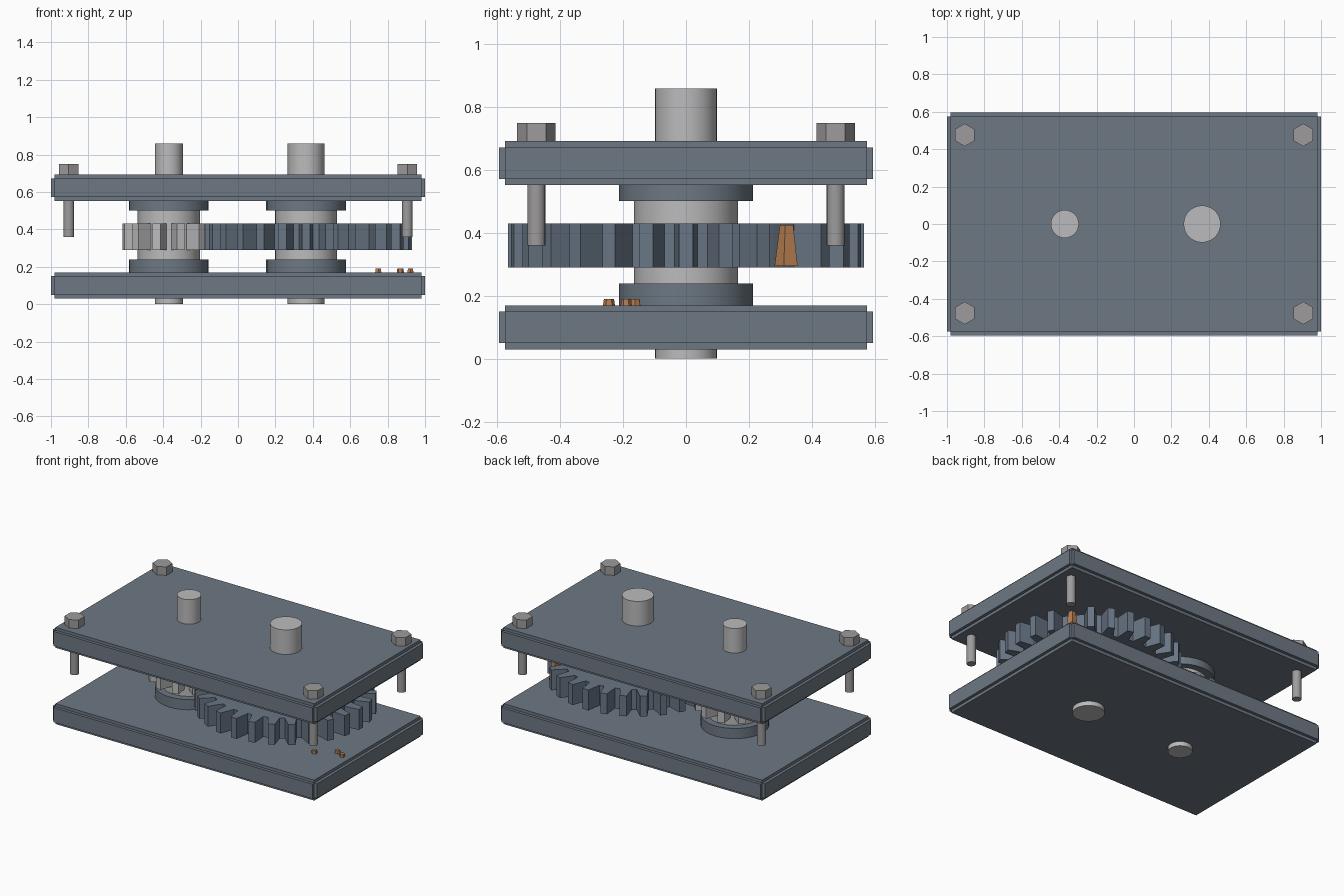
import bpy, bmesh, math
from mathutils import Matrix, Vector

if "Cube" in bpy.data.objects:
    bpy.data.objects.remove(bpy.data.objects["Cube"])


def material(name, rgb):
    m = bpy.data.materials.new(name)
    m.diffuse_color = (*rgb, 1)
    m.use_nodes = True
    m.node_tree.nodes["Principled BSDF"].inputs["Base Color"].default_value = m.diffuse_color
    return m


CASING = material("casing blue grey", (0.155, 0.19, 0.23))
GEAR = material("gear slate", (0.14, 0.18, 0.235))
STEEL = material("light steel", (0.50, 0.50, 0.51))
BOLT = material("bolt grey", (0.34, 0.33, 0.33))
COPPER = material("copper brown", (0.45, 0.20, 0.08))


def finish(name, bm, mat, smooth=False):
    bmesh.ops.recalc_face_normals(bm, faces=bm.faces)
    me = bpy.data.meshes.new(name)
    bm.to_mesh(me)
    bm.free()
    me.materials.append(mat)
    ob = bpy.data.objects.new(name, me)
    bpy.context.collection.objects.link(ob)
    if smooth:
        bpy.ops.object.select_all(action='DESELECT')
        ob.select_set(True)
        bpy.context.view_layer.objects.active = ob
        bpy.ops.object.shade_smooth_by_angle(angle=math.radians(35))
    return ob


def add_cylinder(bm, x, y, z0, z1, r, sides, turn=0.0, r_top=None):
    mat = Matrix.Translation((x, y, (z0 + z1) / 2)) @ Matrix.Rotation(turn, 4, 'Z')
    bmesh.ops.create_cone(bm, cap_ends=True, segments=sides, radius1=r,
                          radius2=r if r_top is None else r_top,
                          depth=z1 - z0, matrix=mat)


def cylinder(name, x, z0, z1, r, mat):
    bm = bmesh.new()
    add_cylinder(bm, x, 0, z0, z1, r, 32)
    return finish(name, bm, mat, True)


# Plates with stepped edges: three crossing slabs each
def plate(name, z0, z1):
    bm = bmesh.new()
    s = 0.02
    h = z1 - z0
    for sx, sy, sz in ((2.0, 1.15, h - 2 * s), (1.96, 1.19, h - 2 * s), (1.96, 1.15, h)):
        bmesh.ops.create_cube(bm, size=1, matrix=Matrix.Translation((0, 0, (z0 + z1) / 2))
                              @ Matrix.Diagonal((sx, sy, sz, 1)))
    finish(name, bm, CASING)


plate("bottom_plate", 0.03, 0.17)
plate("top_plate", 0.552, 0.692)


# Gears: trapezoid teeth around a disc, extruded upward
def gear(name, x, teeth, root, tip, base_half, tip_half, start, mat, missing=()):
    bm = bmesh.new()
    z0, z1 = 0.29, 0.43
    pts = []
    for i in range(teeth):
        a = start + i * math.tau / teeth
        for r, da in ((root, -base_half), (tip, -tip_half), (tip, tip_half), (root, base_half)):
            r = root if i in missing else r
            pts.append((x + r * math.cos(a + da), r * math.sin(a + da)))
    low = [bm.verts.new((px, py, z0)) for px, py in pts]
    high = [bm.verts.new((px, py, z1)) for px, py in pts]
    n = len(pts)
    for i in range(n):
        j = (i + 1) % n
        bm.faces.new((low[i], low[j], high[j], high[i]))
    bm.faces.new(high)
    bm.faces.new(low[::-1])
    finish(name, bm, mat)


SMALL_X, LARGE_X = -0.37, 0.364
BROKEN = 3
gear("large_gear", LARGE_X, 28, 0.47, 0.567, math.radians(4.5), math.radians(2.2),
     0, GEAR, (BROKEN,))
gear("small_gear", SMALL_X, 12, 0.168, 0.252, math.radians(10.5), math.radians(5),
     math.pi / 12, STEEL)

# Shafts, hubs and bearing bosses
for label, x, r in (("small", SMALL_X, 0.075), ("large", LARGE_X, 0.099)):
    cylinder(label + "_shaft", x, 0.0, 0.86, r, STEEL)
    cylinder(label + "_hub_lower", x, 0.24, 0.29, 0.166, STEEL)
    cylinder(label + "_hub_upper", x, 0.43, 0.502, 0.166, STEEL)
    cylinder(label + "_boss_lower", x, 0.168, 0.24, 0.213, CASING)
    cylinder(label + "_boss_upper", x, 0.502, 0.554, 0.213, CASING)

# Corner bolts with hexagonal heads
for sx, xname in ((-1, "left"), (1, "right")):
    for sy, yname in ((-1, "front"), (1, "back")):
        x, y = sx * 0.905, sy * 0.476
        bm = bmesh.new()
        add_cylinder(bm, x, y, 0.36, 0.70, 0.029, 16)
        finish(f"bolt_shank_{yname}_{xname}", bm, BOLT, True)
        bm = bmesh.new()
        add_cylinder(bm, x, y, 0.69, 0.75, 0.061, 6)
        # keep the hexagon points facing front and back
        v = max(bm.verts, key=lambda p: abs(p.co.y - y))
        if abs(v.co.y - y) < 0.058:
            bmesh.ops.rotate(bm, verts=bm.verts, cent=Vector((x, y, 0)),
                             matrix=Matrix.Rotation(math.pi / 6, 3, 'Z'))
        finish(f"bolt_head_{yname}_{xname}", bm, BOLT)

# Broken tooth stub in the gap of the large gear
a = BROKEN * math.tau / 28
bm = bmesh.new()
add_cylinder(bm, LARGE_X + 0.516 * math.cos(a), 0.516 * math.sin(a),
             0.295, 0.425, 0.04, 5, a, 0.023)
finish("broken_tooth", bm, COPPER)

# Loose chips lying on the bottom plate
for i, (x, y, r) in enumerate(((0.75, -0.245, 0.019), (0.868, -0.162, 0.019),
                               (0.922, -0.19, 0.018))):
    bm = bmesh.new()
    add_cylinder(bm, x, y, 0.17, 0.19, r, 6, i * 0.5, r * 0.85)
    finish(f"metal_chip_{i + 1}", bm, COPPER)
